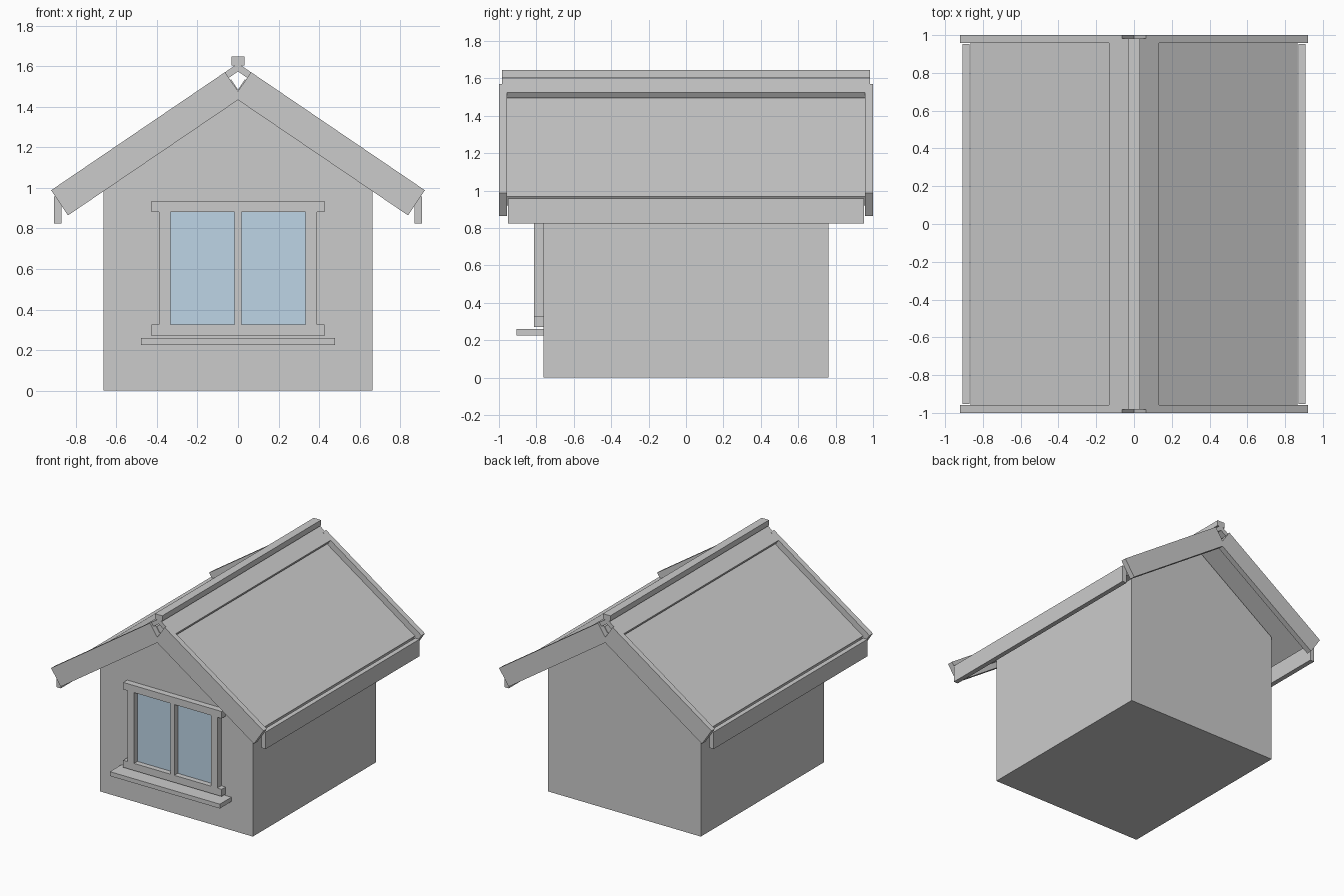
import bpy, bmesh

if "Cube" in bpy.data.objects:
    bpy.data.objects.remove(bpy.data.objects["Cube"])

def material(name, rgb):
    m = bpy.data.materials.new(name)
    m.diffuse_color = (*rgb, 1)
    m.use_nodes = True
    m.node_tree.nodes["Principled BSDF"].inputs["Base Color"].default_value = m.diffuse_color
    return m

GREY = material("plain grey", (0.6, 0.6, 0.6))
GLASS = material("pale blue glass", (0.51, 0.66, 0.79))

SLOPE = 0.679      # roof rise per unit of run
RUN_TOP = 1.613    # height of the roof's top plane at the ridge line


def extrude(name, pts, y0, y1, mat=GREY):
    """Extrude an x/z outline along y."""
    bm = bmesh.new()
    a = [bm.verts.new((x, y0, z)) for x, z in pts]
    b = [bm.verts.new((x, y1, z)) for x, z in pts]
    n = len(pts)
    bm.faces.new(a)
    bm.faces.new(b[::-1])
    for i in range(n):
        j = (i + 1) % n
        bm.faces.new((a[j], a[i], b[i], b[j]))
    bmesh.ops.recalc_face_normals(bm, faces=bm.faces)
    me = bpy.data.meshes.new(name)
    bm.to_mesh(me)
    bm.free()
    me.materials.append(mat)
    ob = bpy.data.objects.new(name, me)
    bpy.context.collection.objects.link(ob)
    return ob


def box(name, x0, x1, y0, y1, z0, z1, mat=GREY):
    return extrude(name, [(x0, z0), (x1, z0), (x1, z1), (x0, z1)], y0, y1, mat)


# House body with gable ends
extrude("house_body", [(-0.663, 0), (0.663, 0), (0.663, 1.02), (0, 1.47), (-0.663, 1.02)],
        -0.763, 0.763)

# Roof parts repeated on both slopes
for side, s in (("left", -1), ("right", 1)):
    def mirrored(pts):
        return [(s * x, z) for x, z in pts]

    # Roof panel, ends cut square to the slope
    top = RUN_TOP - 0.056
    x0, x1, dx, dz = 0.034, 0.865, 0.034, 0.05
    extrude(f"roof_panel_{side}", mirrored([
        (x0, top - SLOPE * x0), (x1, top - SLOPE * x1),
        (x1 - dx, top - SLOPE * x1 - dz), (x0 - dx, top - SLOPE * x0 - dz)]),
        -0.957, 0.957)

    # Ridge capping board
    extrude(f"ridge_board_{side}", mirrored([
        (0, RUN_TOP), (0.132, RUN_TOP - SLOPE * 0.132),
        (0.114, RUN_TOP - SLOPE * 0.132 - 0.027), (0, RUN_TOP - 0.04)]),
        -0.983, 0.983)

    # Barge boards at both gables
    for end, y0, y1 in (("front", -1, -0.957), ("back", 0.957, 1)):
        extrude(f"barge_board_{end}_{side}", mirrored([
            (0.064, 1.570), (0.921, 0.988), (0.838, 0.864), (0, 1.433), (0, 1.476)]),
            y0, y1)

    # Eaves fascia
    box(f"fascia_{side}", s * 0.87, s * 0.907, -0.952, 0.952, 0.824, 0.957)

# Ridge beam
box("ridge_beam", -0.032, 0.032, -0.983, 0.983, 1.603, 1.646)

# Window on the front wall
F, W = -0.812, -0.76
box("window_glass", -0.335, 0.335, -0.77, W, 0.324, 0.882, GLASS)
box("window_header", -0.427, 0.427, F, W, 0.881, 0.936)
box("window_bottom_rail", -0.427, 0.427, F, W, 0.270, 0.326)
for side, s in (("left", -1), ("right", 1)):
    box(f"window_jamb_{side}", s * 0.333, s * 0.389, F, W, 0.326, 0.881)
box("window_mullion", -0.017, 0.017, F, W, 0.326, 0.881)
box("window_sill", -0.477, 0.477, -0.906, W, 0.225, 0.259)
